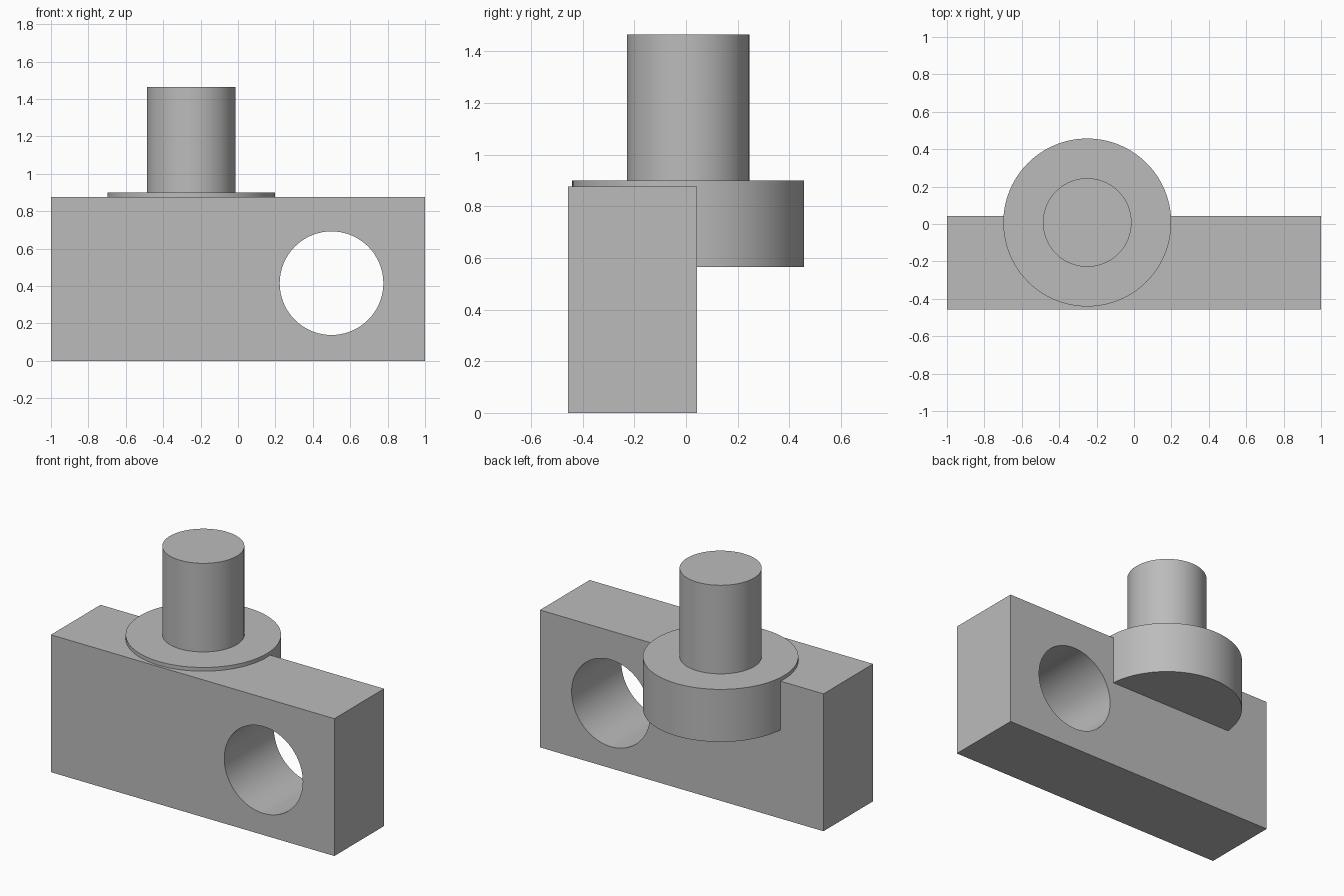
import bpy
import math

# Remove the default cube
default = bpy.data.objects.get("Cube")
if default:
    bpy.data.objects.remove(default, do_unlink=True)

# One plain grey for the whole part
GREY = (0.50, 0.50, 0.50, 1.0)
grey = bpy.data.materials.new("plain_grey")
grey.use_nodes = True
grey.diffuse_color = GREY
grey.node_tree.nodes["Principled BSDF"].inputs["Base Color"].default_value = GREY


def finish(obj, name):
    obj.name = name
    obj.data.materials.append(grey)
    return obj


def box(name, low, high):
    centre = [(a + b) / 2 for a, b in zip(low, high)]
    bpy.ops.mesh.primitive_cube_add(size=1, location=centre)
    obj = bpy.context.object
    obj.scale = [b - a for a, b in zip(low, high)]
    bpy.ops.object.transform_apply(location=False, rotation=False, scale=True)
    return finish(obj, name)


def cylinder(name, radius, depth, centre, tilt=0.0):
    bpy.ops.mesh.primitive_cylinder_add(
        vertices=96, radius=radius, depth=depth, location=centre,
        rotation=(tilt, 0, 0))
    return finish(bpy.context.object, name)


def upright(name, radius, bottom, top):
    return cylinder(name, radius, top - bottom, (-0.25, 0.008, (bottom + top) / 2))


def combine(target, tool, operation):
    mod = target.modifiers.new(tool.name, "BOOLEAN")
    mod.operation = operation
    mod.solver = "EXACT"
    mod.object = tool
    bpy.context.view_layer.objects.active = target
    bpy.ops.object.modifier_apply(modifier=mod.name)
    bpy.data.objects.remove(tool, do_unlink=True)


# Upright block with a round hole through it
body = box("pierced_block_with_post", (-1, -0.457, 0), (1, 0.043, 0.876))
combine(body, cylinder("hole_cutter", 0.277, 2, (0.5, 0, 0.415), math.pi / 2),
        "DIFFERENCE")

# Wide collar overhanging the back, with a narrower post on top
combine(body, upright("collar", 0.449, 0.565, 0.90), "UNION")
combine(body, upright("post", 0.237, 0.75, 1.465), "UNION")

# Smooth round walls, keep the edges crisp
bpy.ops.object.select_all(action="DESELECT")
body.select_set(True)
bpy.context.view_layer.objects.active = body
bpy.ops.object.shade_smooth_by_angle(angle=math.radians(30))
